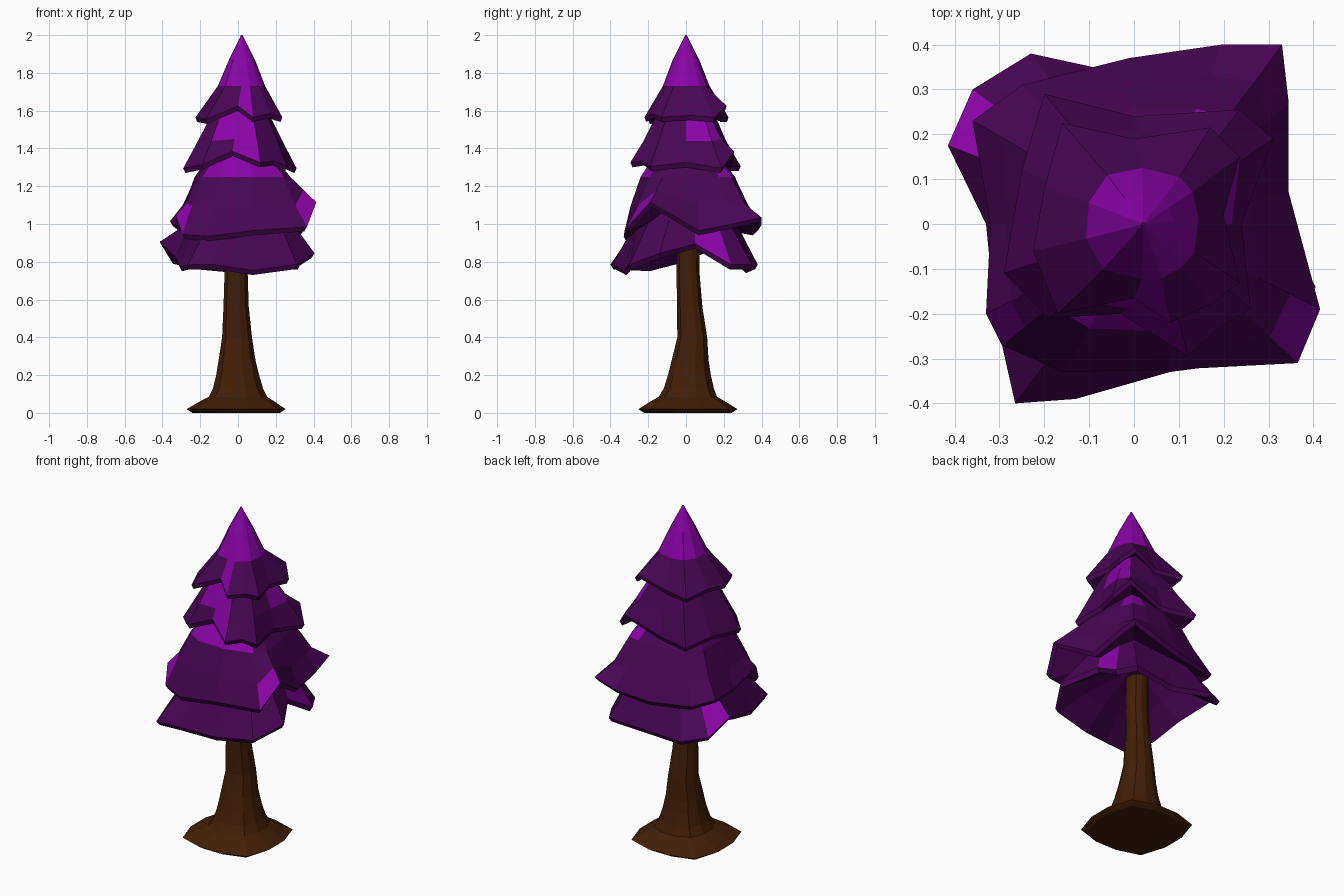
import bpy, bmesh, math


def material(name, rgb):
    m = bpy.data.materials.new(name)
    m.diffuse_color = (*rgb, 1)
    return m


DARK = material("dark purple", (0.066, 0.0015, 0.090))
BRIGHT = material("bright purple", (0.25, 0.0012, 0.38))
BROWN = material("bark brown", (0.052, 0.0130, 0.0022))


def loft(name, rings, mats, rule):
    """Skin closed rings of points; rule(band, segment) gives the material index."""
    bm = bmesh.new()
    vs = [[bm.verts.new(p) for p in ring] for ring in rings]
    n = len(rings[0])
    for b in range(len(vs) - 1):
        for i in range(n):
            j = (i + 1) % n
            f = bm.faces.new((vs[b][i], vs[b + 1][i], vs[b + 1][j], vs[b][j]))
            f.material_index = rule(b, i)
    bm.faces.new(vs[0])
    bm.faces.new(vs[-1])
    bmesh.ops.recalc_face_normals(bm, faces=bm.faces)
    me = bpy.data.meshes.new(name)
    bm.to_mesh(me)
    bm.free()
    for m in mats:
        me.materials.append(m)
    ob = bpy.data.objects.new(name, me)
    bpy.context.collection.objects.link(ob)
    return ob


def tier(name, rim, levels, flaps, bright_bands, bright_segs):
    """Ragged skirt: levels are (z, radius, share of rim shape), rim has x, y, z of the hem."""
    rings = []
    cx = 0.02
    for z, r, share in levels:
        ring = []
        for x, y, h in rim:
            d = math.hypot(x, y)
            k = (r * (1 - share) + d * share) / d
            ring.append((x * k + cx * (1 - share), y * k, max(z, h + 0.09)))
        rings.append(ring)
    rings.append([(x, y, z + 0.025) for x, y, z in rim])                # hem top edge
    rings.append([(x * 0.96, y * 0.96, z) for x, y, z in rim])          # hem bottom edge
    top = levels[-1][0]
    rings.append([(x * 0.62, y * 0.62, z * 0.5 + top * 0.5 - 0.02) for x, y, z in rim])
    rings.append([(x * 0.1, y * 0.1, top - 0.02) for x, y, _ in rim])   # underside
    hem = len(levels) - 1

    def rule(b, i):
        return int((b < bright_bands and i in bright_segs) or (b == hem and i in flaps))
    return loft(name, rings, (DARK, BRIGHT), rule)


# Trunk: flared, slightly leaning, rounded square; k is the corner stretch
profile = [(0, .22, -.01, .01, 1.24), (.02, .25, -.01, .01, 1.22), (.06, .19, -.005, .01, 1.2),
           (.085, .15, 0, .01, 1.15), (.13, .13, 0, .015, 1.1), (.20, .112, -.002, .018, 1.08),
           (.28, .096, -.005, .022, 1.08), (.40, .078, -.005, .033, 1.08),
           (.56, .066, -.01, .020, 1.08), (.75, .06, -.01, .010, 1.08), (.95, .058, -.01, .015, 1.08)]
rings = []
for z, r, cx, cy, k in profile:
    ring = []
    for i in range(12):
        a = (i + 0.5) * math.pi / 6
        s = (1 + (k - 1) * math.sin(2 * a) ** 2) if i % 3 == 1 else 1.03 + (k - 1) * 0.25
        ring.append((cx + r * s * math.cos(a), cy + r * s * math.sin(a), z))
    rings.append(ring)
loft("trunk", rings, (BROWN,), lambda b, i: 0)

# Crown tip with the top skirt
tier("crown_top",
     [(0, -.165, 1.60), (.08, -.22, 1.54), (.17, -.18, 1.56), (.235, -.13, 1.54),
      (.20, .02, 1.55), (.235, .15, 1.54), (.17, .215, 1.60), (0, .19, 1.54),
      (-.16, .225, 1.54), (-.20, .08, 1.56), (-.225, -.06, 1.54), (-.17, -.20, 1.53)],
     [(2.0, .004, 0), (1.87, .070, 0), (1.73, .118, .1)], {0}, 2, range(12))

# Second skirt
tier("crown_upper",
     [(-.03, -.20, 1.36), (.12, -.295, 1.30), (.19, -.23, 1.31), (.26, -.19, 1.28),
      (.24, .0, 1.30), (.31, .19, 1.27), (.235, .255, 1.36), (0, .24, 1.28),
      (-.20, .29, 1.28), (-.25, .12, 1.30), (-.29, -.11, 1.27), (-.19, -.21, 1.29)],
     [(1.70, .085, 0), (1.54, .145, .25), (1.44, .18, .45)], {0}, 2, {11, 0, 4, 5})

# Third skirt
tier("crown_middle",
     [(.365, -.31, .96), (.415, -.19, 1.09), (.345, .07, .94), (.345, .27, .98),
      (.33, .40, 1.01), (.195, .40, .97), (-.01, .37, .94), (-.25, .31, .95),
      (-.36, .23, .99), (-.32, 0, .96), (-.33, -.20, 1.02), (-.295, -.27, .92),
      (-.16, -.33, .91), (.08, -.325, .94)],
     [(1.42, .13, 0), (1.25, .20, .35), (1.10, .25, .6)], {0, 10}, 1, {11, 12, 13, 3, 4})

# Bottom skirt
tier("crown_bottom",
     [(.30, .05, .87), (.33, .24, .76), (.27, .35, .76), (0, .33, .74),
      (-.23, .38, .76), (-.36, .30, .79), (-.415, .175, .88), (-.33, 0, .80),
      (-.31, -.20, .75), (-.265, -.40, .76), (-.13, -.39, .76), (.08, -.33, .73),
      (.31, -.30, .76), (.405, -.14, .82)],
     [(1.18, .17, .1), (1.02, .24, .2)], {0, 5}, 0, {})
